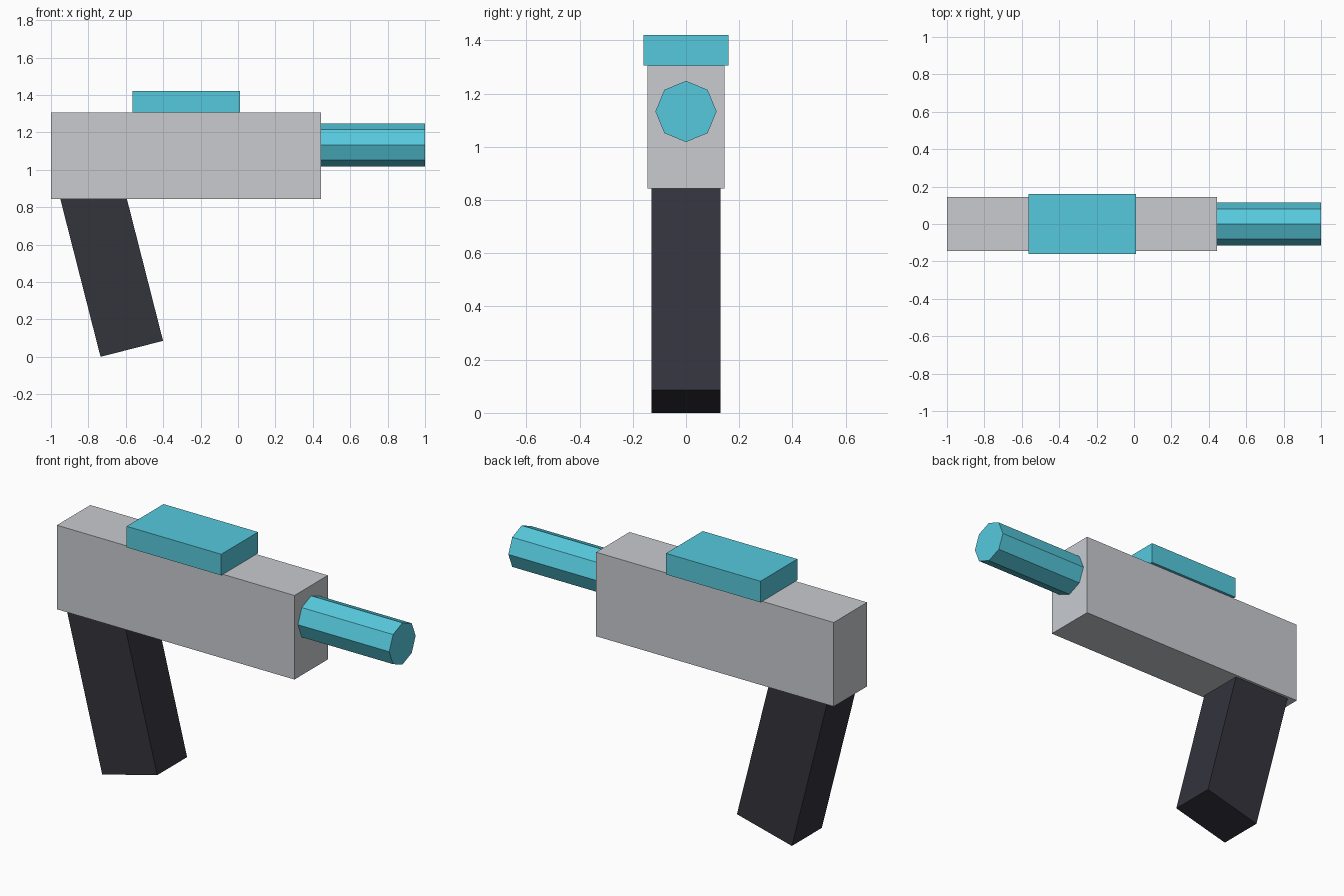
import bpy
import math
from mathutils import Matrix, Vector

cube = bpy.data.objects.get("Cube")
if cube:
    bpy.data.objects.remove(cube, do_unlink=True)


def make_material(name, rgb):
    mat = bpy.data.materials.new(name)
    mat.use_nodes = True
    mat.diffuse_color = (*rgb, 1)
    mat.node_tree.nodes["Principled BSDF"].inputs["Base Color"].default_value = (*rgb, 1)
    return mat


def finish(name, mat):
    obj = bpy.context.object
    obj.name = obj.data.name = name
    obj.data.materials.append(mat)
    return obj


def box(name, low, high, mat):
    low, high = Vector(low), Vector(high)
    bpy.ops.mesh.primitive_cube_add(size=1)
    obj = finish(name, mat)
    obj.data.transform(Matrix.Translation((low + high) / 2) @ Matrix.Diagonal((*(high - low), 1)))
    return obj


grey = make_material("light grey", (0.578, 0.597, 0.631))
cyan = make_material("cyan", (0.093, 0.584, 0.723))
dark = make_material("dark charcoal", (0.033, 0.033, 0.045))

# Body and the block on top
box("body", (-1, -0.145, 0.843), (0.445, 0.145, 1.305), grey)
box("top_block", (-0.565, -0.16, 1.305), (0.01, 0.16, 1.421), cyan)

# Grip, hinged at its lower rear corner and leaning back into the body
grip = box("grip", (0, -0.13, 0), (0.345, 0.13, 0.95), dark)
grip.rotation_euler.y = math.radians(-14.3)
grip.location = (-0.735, 0, 0)

# Eight-sided barrel, its end sunk into the body
start, end = 0.42, 1.0
bpy.ops.mesh.primitive_cylinder_add(vertices=8, radius=0.115, depth=end - start,
                                    location=((start + end) / 2, 0, 1.133),
                                    rotation=(0, math.pi / 2, 0))
finish("barrel", cyan)
